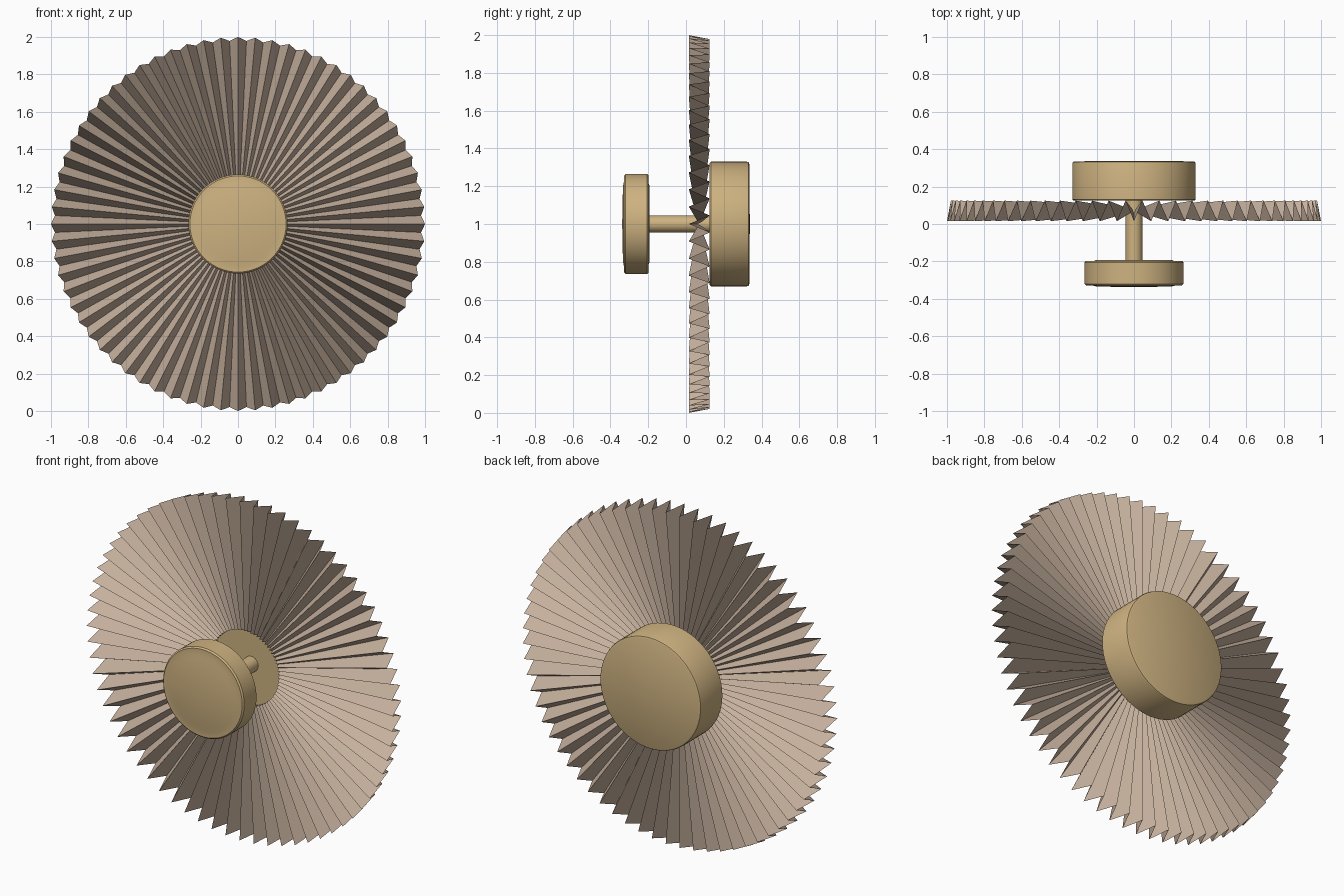
import bpy
import bmesh
import math
from mathutils import Matrix, Vector

cube = bpy.data.objects.get("Cube")
if cube:
    bpy.data.objects.remove(cube, do_unlink=True)

CENTRE_Z = 1.0
PLEATS = 68


def make_material(name, colour):
    mat = bpy.data.materials.new(name)
    mat.use_nodes = True
    mat.diffuse_color = (*colour, 1)
    mat.node_tree.nodes["Principled BSDF"].inputs["Base Color"].default_value = (*colour, 1)
    return mat


def finish(bm, name, mat):
    bmesh.ops.recalc_face_normals(bm, faces=bm.faces)
    mesh = bpy.data.meshes.new(name)
    bm.to_mesh(mesh)
    bm.free()
    mesh.materials.append(mat)
    obj = bpy.data.objects.new(name, mesh)
    obj.location.z = CENTRE_Z
    bpy.context.collection.objects.link(obj)
    return obj


def lathe(name, profile, mat, sides=64):
    """Turn (radius, y) points around the y axis."""
    bm = bmesh.new()
    verts = [bm.verts.new((r, y, 0)) for r, y in profile]
    edges = [bm.edges.new(pair) for pair in zip(verts, verts[1:])]
    bmesh.ops.spin(bm, geom=verts + edges, cent=(0, 0, 0), axis=(0, 1, 0),
                   angle=math.tau, steps=sides, use_merge=True)
    bmesh.ops.remove_doubles(bm, verts=bm.verts, dist=0.0001)
    obj = finish(bm, name, mat)
    bpy.ops.object.select_all(action="DESELECT")
    obj.select_set(True)
    bpy.context.view_layer.objects.active = obj
    bpy.ops.object.shade_smooth_by_angle(angle=math.radians(35))
    return obj


tan = make_material("warm tan", (0.62, 0.45, 0.22))
beige = make_material("dusty beige", (0.58, 0.45, 0.35))


# Pleated disc: fold lines alternate front and back, shallower toward the hub
def fold_point(radius, step):
    front = step % 2 == 0
    rim = radius if front else radius * 0.98
    y = 0.07 + (-0.055 if front else 0.055) * radius
    return Matrix.Rotation(math.pi * step / PLEATS, 4, "Y") @ Vector((0, y, rim))


bm = bmesh.new()
rings = [[bm.verts.new(fold_point(radius, i)) for i in range(2 * PLEATS)]
         for radius in (0.22, 1.0)]
inner, outer = rings
for i in range(2 * PLEATS):
    j = (i + 1) % (2 * PLEATS)
    bm.faces.new((inner[i], outer[i], outer[j], inner[j]))
finish(bm, "pleated_disc", beige)

# Rear hub with softened rims
lathe("rear_hub", [(0, 0.125), (0.323, 0.125), (0.33, 0.132),
                   (0.33, 0.322), (0.327, 0.331), (0.318, 0.335), (0, 0.338)], tan)

# Stem joining hub and knob
lathe("stem", [(0, -0.21), (0.045, -0.21), (0.045, 0.13), (0, 0.13)], tan, 32)

# Front knob with slightly raised end faces
lathe("front_knob", [(0, -0.338), (0.2, -0.334), (0.225, -0.328), (0.257, -0.328),
                     (0.265, -0.32), (0.265, -0.206), (0.257, -0.198),
                     (0.215, -0.198), (0.2, -0.192), (0, -0.192)], tan)
